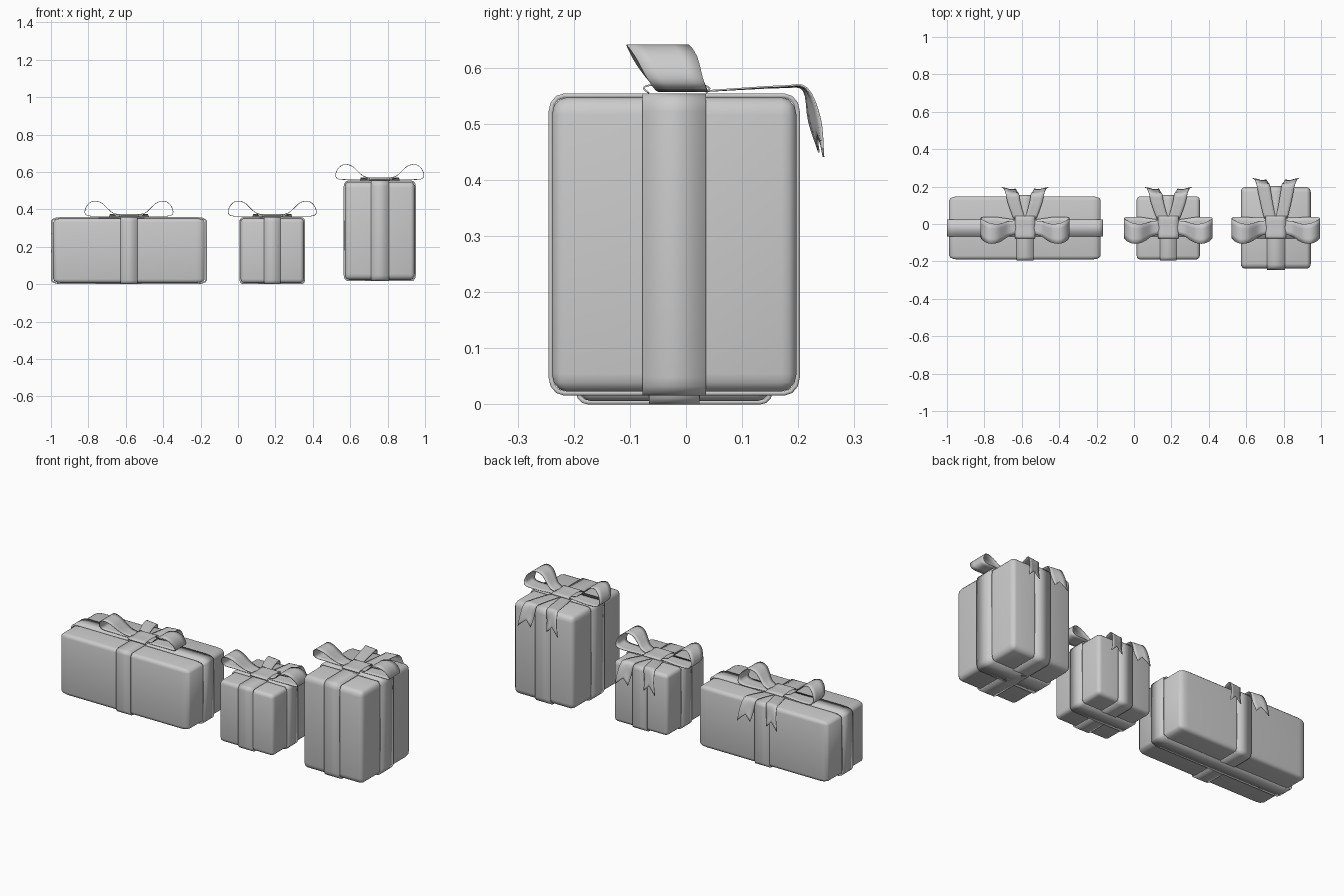
import bpy, bmesh, math
from mathutils import Vector

if "Cube" in bpy.data.objects:
    bpy.data.objects.remove(bpy.data.objects["Cube"])

CY = -0.021          # depth centre shared by all boxes
R = 0.06             # corner radius relative to box size


def finish(name, bm, thickness=0.0, offset=-1.0, angle=50):
    bmesh.ops.recalc_face_normals(bm, faces=bm.faces)
    me = bpy.data.meshes.new(name)
    bm.to_mesh(me)
    bm.free()
    ob = bpy.data.objects.new(name, me)
    bpy.context.collection.objects.link(ob)
    if thickness:
        mod = ob.modifiers.new("thickness", 'SOLIDIFY')
        mod.thickness = thickness
        mod.offset = offset
    bpy.ops.object.select_all(action='DESELECT')
    ob.select_set(True)
    bpy.context.view_layer.objects.active = ob
    bpy.ops.object.shade_smooth_by_angle(angle=math.radians(angle))
    return ob


def rounded_box(name, centre, half):
    bm = bmesh.new()
    bmesh.ops.create_cube(bm, size=1)
    bmesh.ops.bevel(bm, geom=bm.edges[:], offset=R, segments=3, profile=0.5, affect='EDGES')
    for v in bm.verts:
        v.co = Vector([centre[i] + v.co[i] * 2 * half[i] for i in range(3)])
    return finish(name, bm)


def band(name, centre, half, axis, width):
    # ribbon ring: rounded rectangle in (axis, z), given width across
    across = 1 - axis
    prof = []
    for q, (sx, sz) in enumerate([(1, 1), (-1, 1), (-1, -1), (1, -1)]):
        for k in range(4):
            a = math.pi / 2 * (q + k / 3)
            prof.append(((sx * (0.5 - R) + R * math.cos(a)) * 2 * half[axis],
                         (sz * (0.5 - R) + R * math.sin(a)) * 2 * half[2]))
    bm = bmesh.new()
    rings = []
    for s in (-0.5, 0.5):
        ring = []
        for u, w in prof:
            p = Vector(centre)
            p[axis] += u
            p.z += w
            p[across] += s * width
            ring.append(bm.verts.new(p))
        rings.append(ring)
    n = len(prof)
    for i in range(n):
        j = (i + 1) % n
        bm.faces.new((rings[0][i], rings[0][j], rings[1][j], rings[1][i]))
    return finish(name, bm, 0.008)


def spline(pts, t):
    # Catmull-Rom through pts, t in 0..1
    n = len(pts) - 1
    f = min(max(t, 0), 1) * n
    i = min(int(f), n - 1)
    u = f - i
    p1, p2 = pts[i], pts[i + 1]
    p0 = pts[i - 1] if i > 0 else 2 * p1 - p2
    p3 = pts[i + 2] if i + 2 <= n else 2 * p2 - p1
    return 0.5 * (2 * p1 + (p2 - p0) * u + (2 * p0 - 5 * p1 + 4 * p2 - p3) * u * u
                  + (3 * p1 - p0 - 3 * p2 + p3) * u ** 3)


def strip(name, edge_a, edge_b, origin, side=1, steps=20, notch=0.0):
    # cloth strip between two edge paths, optionally with a swallow-tail end
    a = [Vector(p) for p in edge_a]
    b = [Vector(p) for p in edge_b]
    cols = 4
    bm = bmesh.new()
    grid = []
    for r in range(steps + 1):
        row = []
        for c in range(cols + 1):
            u = c / cols
            t = r / steps * (1 - notch * (1 - abs(2 * u - 1)))
            p = spline(a, t).lerp(spline(b, t), u)
            row.append(bm.verts.new((origin[0] + side * p.x, p.y, origin[1] + p.z)))
        grid.append(row)
    for r in range(steps):
        for c in range(cols):
            bm.faces.new((grid[r][c], grid[r][c + 1], grid[r + 1][c + 1], grid[r + 1][c]))
    return finish(name, bm, 0.003, 0.0)


# bow loop: x, height, front y, back y
LOOP = [(0.03, 0.011, -0.05, 0.02), (0.085, 0.022, -0.065, 0.015), (0.12, 0.052, -0.088, 0.005),
        (0.15, 0.078, -0.102, 0.0), (0.19, 0.086, -0.105, 0.005), (0.222, 0.065, -0.09, 0.02),
        (0.236, 0.028, -0.07, 0.03), (0.22, 0.008, -0.055, 0.037), (0.16, 0.005, -0.05, 0.038),
        (0.10, 0.004, -0.05, 0.03), (0.03, 0.004, -0.05, 0.02)]
# knot wrap: y, height
KNOT = [(-0.066, 0.001), (-0.075, 0.009), (-0.064, 0.015), (-0.02, 0.014),
        (0.028, 0.015), (0.042, 0.009), (0.036, 0.001)]


def bow(label, cx, top, edge):
    o = (cx, top)
    strip(label + "_bow_knot", [(-0.054, y, z) for y, z in KNOT],
          [(0.054, y, z) for y, z in KNOT], o, steps=18)
    e = edge
    inner = [(0.0, 0.03, 0.004), (0.014, e * 0.5, 0.008), (0.026, e - 0.03, 0.011),
             (0.032, e + 0.006, 0.006), (0.04, e + 0.016, -0.05), (0.05, e + 0.034, -0.105)]
    outer = [(0.062, 0.03, 0.004), (0.08, e * 0.5, 0.009), (0.095, e - 0.03, 0.013),
             (0.104, e + 0.012, 0.01), (0.114, e + 0.036, -0.045), (0.125, e + 0.042, -0.113)]
    for side, word in ((-1, "left"), (1, "right")):
        strip(f"{label}_bow_loop_{word}", [(x, f, z) for x, z, f, b in LOOP],
              [(x, b, z) for x, z, f, b in LOOP], o, side, steps=30)
        strip(f"{label}_bow_tail_{word}", inner, outer, o, side, notch=0.12)


# label, x centre, ribbon half sizes, body inset, ribbon base z, widths (long way, deep way)
GIFTS = [("long_box", -0.583, (0.417, 0.175, 0.179), (0.012, 0.006, 0.006), 0.0, 0.09, 0.09),
         ("cube_box", 0.183, (0.175, 0.175, 0.179), (0.006, 0.006, 0.006), 0.0, 0.09, 0.09),
         ("tall_box", 0.758, (0.193, 0.224, 0.269), (0.006, 0.006, 0.007), 0.016, 0.113, 0.096)]

for label, cx, half, inset, base, wx, wy in GIFTS:
    centre = (cx, CY, base + half[2])
    rounded_box(label, centre, [h - i for h, i in zip(half, inset)])
    band(label + "_ribbon_sideways", centre, half, 0, wx)
    band(label + "_ribbon_front_back", centre, half, 1, wy)
    bow(label, cx, base + 2 * half[2], CY + half[1])
